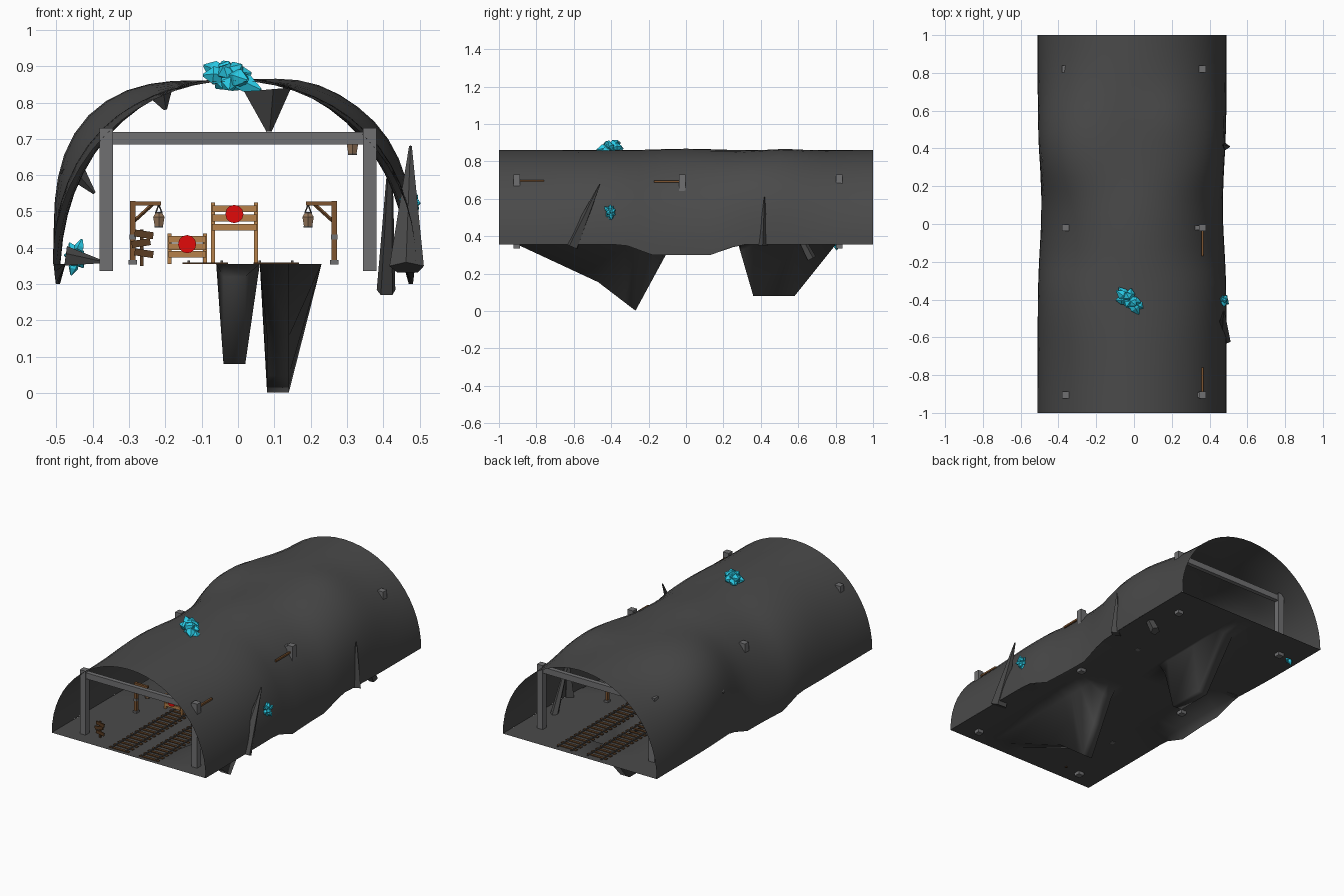
import bpy, bmesh, math, random
from mathutils import Vector

cube = bpy.data.objects.get("Cube")
if cube:
    bpy.data.objects.remove(cube, do_unlink=True)
random.seed(4)
FLOOR = 0.355


def material(name, rgb):
    m = bpy.data.materials.new(name)
    m.use_nodes = True
    m.diffuse_color = (*rgb, 1)
    m.node_tree.nodes["Principled BSDF"].inputs["Base Color"].default_value = (*rgb, 1)
    return m


ROCK = material("dark rock", (0.068, 0.068, 0.068))
STEEL = material("grey beam", (0.16, 0.16, 0.165))
WOOD = material("light wood", (0.47, 0.22, 0.07))
POST = material("brown wood", (0.21, 0.09, 0.03))
SLEEPER = material("dark wood", (0.1, 0.045, 0.016))
IRON = material("iron", (0.09, 0.085, 0.08))
CRYSTAL = material("cyan crystal", (0.025, 0.65, 0.86))
RED = material("red paint", (0.75, 0.003, 0.003))
LAMP = material("lantern tan", (0.3, 0.18, 0.1))


def finish(bm, name, mat, smooth=False):
    me = bpy.data.meshes.new(name)
    bm.to_mesh(me)
    bm.free()
    me.materials.append(mat)
    for p in me.polygons:
        p.use_smooth = smooth
    ob = bpy.data.objects.new(name, me)
    bpy.context.collection.objects.link(ob)
    return ob


def add_box(bm, c, s):
    vs = bmesh.ops.create_cube(bm, size=1)["verts"]
    bmesh.ops.scale(bm, vec=s, verts=vs)
    bmesh.ops.translate(bm, vec=c, verts=vs)


def add_cone(bm, p, q, r1, r2, n, flat=1.0):
    p, q = Vector(p), Vector(q)
    d = q - p
    vs = bmesh.ops.create_cone(bm, cap_ends=True, segments=n, radius1=r1,
                               radius2=r2, depth=d.length)["verts"]
    bmesh.ops.scale(bm, vec=(1, flat, 1), verts=vs)
    bmesh.ops.rotate(bm, cent=(0, 0, 0), verts=vs,
                     matrix=d.to_track_quat('Z', 'Y').to_matrix())
    bmesh.ops.translate(bm, vec=(p + q) / 2, verts=vs)


def boxes(name, mat, items):
    bm = bmesh.new()
    for c, s in items:
        add_box(bm, c, s)
    return finish(bm, name, mat)


def cone(name, mat, p, q, r1, r2, n=5, flat=1.0):
    bm = bmesh.new()
    add_cone(bm, p, q, r1, r2, n, flat)
    return finish(bm, name, mat)


def bell(y, c, w):
    return math.exp(-((y - c) / w) ** 2)


def lerp(pts, v):
    for (a, fa), (b, fb) in zip(pts, pts[1:]):
        if a <= v <= b:
            return fa + (fb - fa) * (v - a) / (b - a)
    return 0.0


def sheet(name, us, vs, fn):
    bm = bmesh.new()
    g = [[bm.verts.new(fn(u, v)) for u in us] for v in vs]
    for a, b in zip(g, g[1:]):
        for i in range(len(us) - 1):
            bm.faces.new((a[i], a[i + 1], b[i + 1], b[i]))
    return finish(bm, name, ROCK, True)


# Tunnel shell: a rough half tube that swells at the shoulders
def base_z(y):
    return FLOOR - lerp([(-.33, 0), (-.18, .055), (.13, .055), (.29, 0)], y)


def half_width(y):
    return 0.5 - 0.02 * bell(y, 0.1, 0.3)


def shell_point(t, y):
    size = .074 if math.cos(t) < 0 else .05
    swell = size * math.sin(2 * t) ** 2 * (bell(y, .43, .31) + .25 * bell(y, -.45, .25))
    r = 1 + 2 * swell + .03 * bell(t, 1.2, .25) * bell(y, .55, .15)
    x = -0.01 + half_width(y) * r * math.cos(t)
    crown = 0.505 * r * math.sin(t) + 0.008 * bell(y, 0, .2) * math.sin(t)
    low = (base_z(y) - FLOOR) * (1 - math.sin(t))
    return (x, y, FLOOR + crown + low)


ys = [-1 + i / 16 for i in range(33)]
sheet("tunnel_shell", [math.pi * i / 28 for i in range(29)], ys, shell_point)

# Floor with two deep pits, turned down along the walls
pit_front = ([(.06, 0), (.08, 1), (.14, 1), (.23, 0)],
             [(-.9, 0), (-.47, .2), (-.27, .353), (-.1, .04), (-.06, 0)])
pit_back = ([(-.06, 0), (-.04, 1), (.02, 1), (.06, 0)],
            [(.28, 0), (.36, .275), (.58, .275), (.8, 0)])


def floor_point(x, y):
    if abs(x) == 1:
        return (-0.01 + x * half_width(y), y, base_z(y))
    z = FLOOR
    for across, along in (pit_front, pit_back):
        z -= lerp(across, x) * lerp(along, y)
    return (x, y, z)


breaks = [v for p in (pit_front, pit_back) for v, _ in p[1]]
floor_x = [-1, -.475, -.25] + sorted({v for p in (pit_front, pit_back) for v, _ in p[0]}) + [.35, .455, 1]
floor_y = sorted(set(breaks + [-1, -.33, -.18, 0, .13, .29, 1]))
sheet("tunnel_floor", floor_x, floor_y, floor_point)

# Support frames
for i, y in enumerate((-.905, -.02, .82)):
    boxes(f"support_frame_{i}", STEEL,
          [((s * .363, y, .533), (.037, .036, .395)) for s in (-1, 1)]
          + [((0, y, .702), (.7, .026, .035))])

# Rock spikes on the walls and ceiling
cone("wall_spike_front", ROCK, (.465, -.61, .345), (.475, -.46, .68), .05, .004, 5, .75)
cone("wall_spike_back", ROCK, (.475, .41, .35), (.475, .42, .61), .036, .003, 4, .7)
cone("floor_spike_right", ROCK, (.408, .67, .28), (.42, .47, .67), .027, .005, 5)
cone("ledge_left", ROCK, (-.475, .3, .375), (-.38, .3, .362), .03, .006, 5)
cone("ceiling_spike_centre", ROCK, (.075, .3, .835), (.085, .3, .72), .072, .008, 5)
cone("ceiling_spike_left", ROCK, (-.22, .3, .835), (-.2, .3, .78), .045, .005, 5)
cone("wall_spike_left", ROCK, (-.465, .35, .63), (-.395, .35, .55), .035, .004, 4)


# Crystal clusters made of pointed double cones
def crystals(name, centre, spread, count, w, turn=(0, 0, 0)):
    bm = bmesh.new()
    for i in range(count):
        a = 2.4 * i
        h = 1 - 2 * (i + .5) / count
        k = math.sqrt(1 - h * h)
        d = Vector((k * math.cos(a) * spread[0], k * math.sin(a) * spread[1], h * spread[2]))
        d *= random.uniform(.8, 1.1)
        add_cone(bm, (0, 0, 0), d * .6, w * .7, w, 5)
        add_cone(bm, d * .6, d, w, w * .15, 5)
    ob = finish(bm, name, CRYSTAL)
    ob.location = centre
    ob.rotation_euler = turn


crystals("roof_crystals", (-.025, -.402, .872), (.115, .05, .05), 13, .026, (0, .2, -.7))
crystals("right_wall_crystals", (.475, -.405, .528), (.03, .034, .055), 10, .014)
crystals("left_wall_crystals", (-.445, .8, .375), (.034, .034, .052), 10, .014)

# Rail tracks
for i, x in enumerate((-.09, .105)):
    boxes(f"track_sleepers_{i}", SLEEPER,
          [((x, -.97 + .04 * k, FLOOR + .003), (.125, .017, .004)) for k in range(49)])
    boxes(f"track_rails_{i}", IRON,
          [((x + s * .045, 0, FLOOR + .007), (.007, 1.96, .005)) for s in (-1, 1)])


# Lanterns and their wooden posts
def lantern(name, x, y, z):
    bm = bmesh.new()
    add_cone(bm, (x, y, z - .018), (x, y, z + .008), .013, .018, 6)
    add_cone(bm, (x, y, z + .008), (x, y, z + .018), .018, .011, 6)
    finish(bm, name, LAMP)
    bm = bmesh.new()
    add_cone(bm, (x, y, z - .021), (x, y, z - .017), .014, .014, 6)
    add_cone(bm, (x, y, z + .017), (x, y, z + .021), .012, .012, 6)
    for s in (-1, 1):
        add_cone(bm, (x + s * .009, y, z + .018), (x, y, z + .042), .002, .002, 4)
    finish(bm, name + "_handle", IRON)


for side, x, y, d in (("left", .265, .35, -1), ("right", -.29, -.53, 1)):
    boxes(f"lantern_post_{side}", POST,
          [((x, y, .442), (.015, .018, .175)), ((x + d * .035, y, .522), (.085, .014, .011))])
    boxes(f"post_fittings_{side}", STEEL,
          [((x, y, .36), (.024, .026, .012)), ((x, y, .43), (.018, .021, .014))])
    cone(f"lantern_brace_{side}", POST, (x, y, .47), (x + d * .055, y, .52), .005, .005, 4)
    lantern(f"lantern_{side}", x + d * .072, y, .477)

# Wooden arms fixed to the left-hand supports
boxes("support_arms", POST, [((.363, -.83, .697), (.01, .14, .01)),
                             ((.363, -.1, .692), (.01, .14, .01))])
for i, y in enumerate((-.78, -.17)):
    lantern(f"arm_lantern_{i}", .315, y, .676)


# Barricades with round red markers
def barricade(name, x, y, width, top, planks, red_z):
    h = top - FLOOR
    items = [((x + s * width / 2, y, FLOOR + h / 2), (.011, .014, h)) for s in (-1, 1)]
    items += [((x, y - .008, z), (width + .006, .007, .018)) for z in planks]
    boxes(name, WOOD, items)
    cone(name + "_marker", RED, (x, y - .012, red_z), (x, y - .02, red_z), .025, .025, 12)


barricade("small_barricade", -.14, -.4, .098, .44, (.382, .403, .423), .41)
barricade("tall_barricade", -.01, -.42, .118, .525, (.457, .482, .508), .493)

# Signpost with crooked boards
boxes("signpost", SLEEPER, [((-.265, -.9, .4), (.01, .01, .1))])
for i, z in enumerate((.437, .413, .385)):
    ob = boxes(f"sign_board_{i}", SLEEPER, [((0, 0, 0), (.052, .007, .019))])
    ob.location = (-.263 + .004 * (-1) ** i, -.908, z)
    ob.rotation_euler.y = .15 * (-1) ** i
